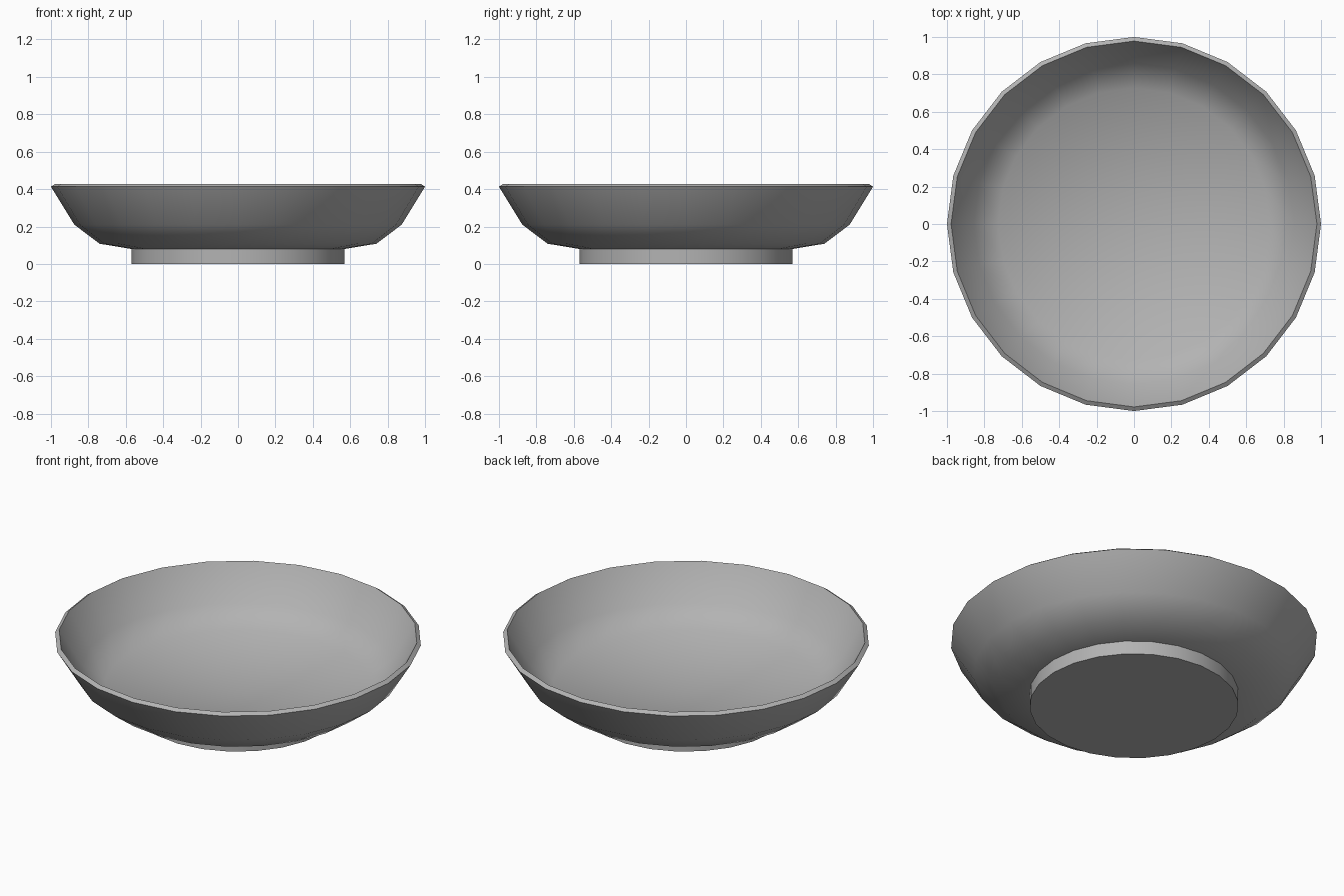
import bpy, bmesh, math

if "Cube" in bpy.data.objects:
    bpy.data.objects.remove(bpy.data.objects["Cube"])

SIDES = 24

# Dark grey glaze
glaze = bpy.data.materials.new("dark_grey")
glaze.diffuse_color = (0.45, 0.45, 0.45, 1)
glaze.use_nodes = True
glaze.node_tree.nodes["Principled BSDF"].inputs["Base Color"].default_value = glaze.diffuse_color

def lathe(name, profile):
    """Spin an (r, z) profile about z; r = 0 points become poles."""
    bm = bmesh.new()
    rings = []
    for r, z in profile:
        if r == 0:
            rings.append([bm.verts.new((0, 0, z))] * SIDES)
        else:
            rings.append([bm.verts.new((r * math.cos(2 * math.pi * i / SIDES),
                                        r * math.sin(2 * math.pi * i / SIDES), z))
                          for i in range(SIDES)])
    for a, b in zip(rings, rings[1:]):
        for i in range(SIDES):
            j = (i + 1) % SIDES
            bm.faces.new(dict.fromkeys((a[i], a[j], b[j], b[i])))
    bmesh.ops.recalc_face_normals(bm, faces=bm.faces)
    mesh = bpy.data.meshes.new(name)
    bm.to_mesh(mesh)
    bm.free()
    mesh.materials.append(glaze)
    obj = bpy.data.objects.new(name, mesh)
    bpy.context.collection.objects.link(obj)
    bpy.ops.object.select_all(action='DESELECT')
    obj.select_set(True)
    bpy.context.view_layer.objects.active = obj
    bpy.ops.object.shade_smooth_by_angle(angle=math.radians(35))
    return obj

# Dish: foot, flared outer wall, thin slanted rim, inner wall and floor
lathe("dish", [(0, 0), (0.57, 0), (0.57, 0.08),
               (0.74, 0.108), (0.875, 0.21), (1.0, 0.413),
               (0.978, 0.428), (0.857, 0.228), (0.727, 0.13),
               (0, 0.09)])
